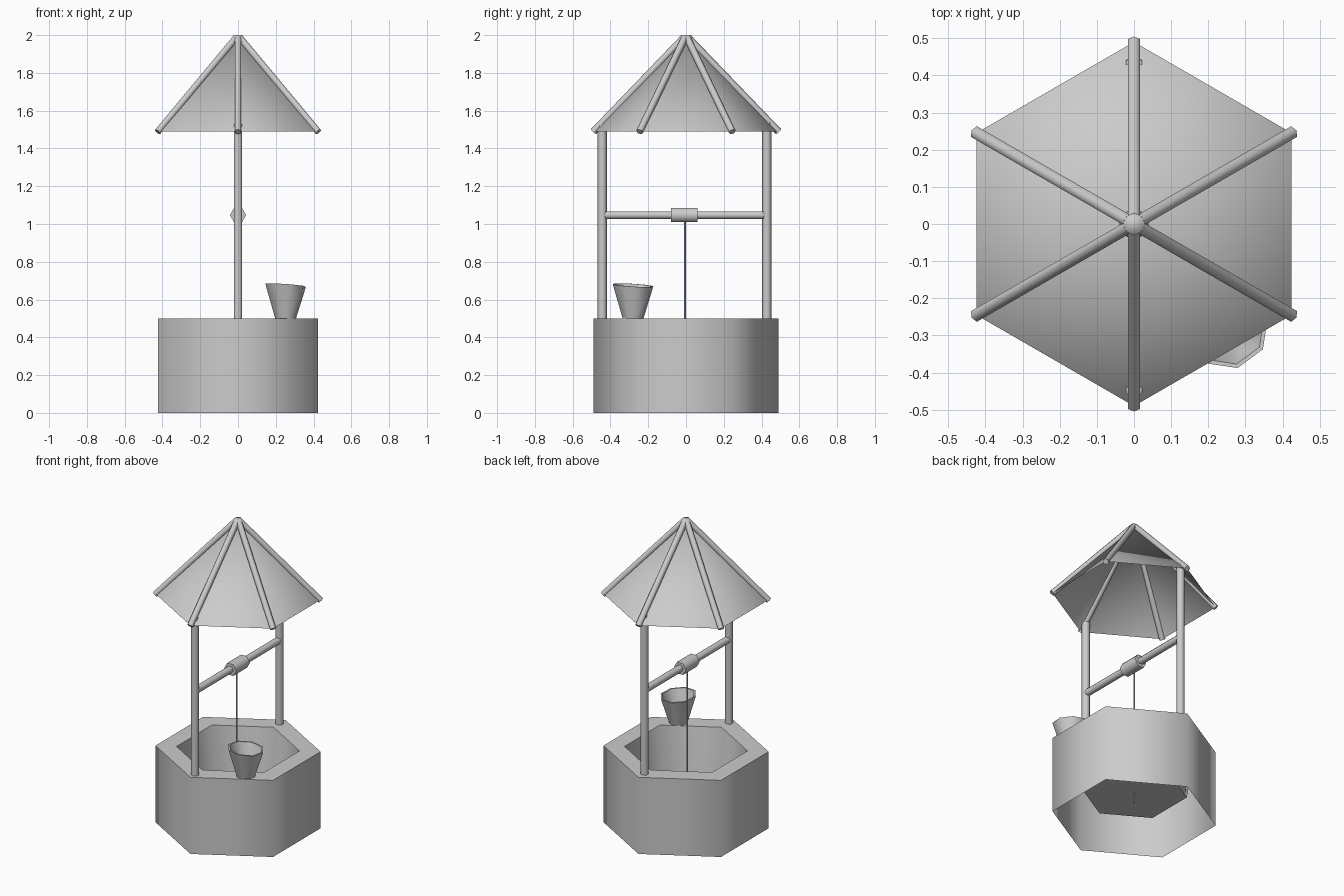
import bpy, bmesh
from math import sin, cos, pi, radians
from mathutils import Vector, Matrix

if "Cube" in bpy.data.objects:
    bpy.data.objects.remove(bpy.data.objects["Cube"])


def finish(name, bm):
    bmesh.ops.recalc_face_normals(bm, faces=bm.faces)
    me = bpy.data.meshes.new(name)
    bm.to_mesh(me)
    bm.free()
    ob = bpy.data.objects.new(name, me)
    bpy.context.collection.objects.link(ob)
    bpy.context.view_layer.objects.active = ob
    for o in bpy.context.selected_objects:
        o.select_set(False)
    ob.select_set(True)
    bpy.ops.object.shade_smooth_by_angle(angle=radians(65))
    return ob


def lathe(name, profile, sides, start=pi / 2, centre=(0, 0), close_end=False,
          close_start=False, tilt=None):
    """Revolve (radius, z) points into a few-sided shell."""
    bm = bmesh.new()
    rings = []
    for r, z in profile:
        ring = []
        for i in range(sides):
            a = start + 2 * pi * i / sides
            x, y = r * cos(a), r * sin(a)
            ring.append(bm.verts.new((centre[0] + x, centre[1] + y,
                                      z + (tilt(x, y, z) if tilt else 0))))
        rings.append(ring)
    for a, b in zip(rings, rings[1:]):
        for i in range(sides):
            j = (i + 1) % sides
            bm.faces.new((a[i], a[j], b[j], b[i]))
    if close_start:
        bm.faces.new(rings[0])
    if close_end:
        bm.faces.new(rings[-1])
    return finish(name, bm)


def rod(name, p, q, r, turn=0.0, sides=6):
    """Capped prism between two points."""
    p, q = Vector(p), Vector(q)
    d = q - p
    bm = bmesh.new()
    m = (Matrix.Translation((p + q) / 2) @ d.to_track_quat('Z', 'Y').to_matrix().to_4x4()
         @ Matrix.Rotation(turn, 4, 'Z'))
    bmesh.ops.create_cone(bm, cap_ends=True, segments=sides, radius1=r, radius2=r,
                          depth=d.length, matrix=m)
    return finish(name, bm)


# Six-sided well: outer wall, rim, inner wall and raised floor, open underneath
lathe("well_wall", [(0.49, 0), (0.49, 0.5), (0.365, 0.5), (0.317, 0.175)], 6, close_end=True)

# Posts
rod("front_post", (0, -0.443, 0.48), (0, -0.443, 1.53), 0.025)
rod("back_post", (0, 0.428, 0.48), (0, 0.428, 1.54), 0.025)

# Winding bar, drum and rope
rod("winding_bar", (0, -0.43, 1.047), (0, 0.415, 1.047), 0.0225, pi / 2)
rod("winding_drum", (0, -0.08, 1.047), (0, 0.062, 1.047), 0.043, pi / 2)
rod("rope", (-0.005, -0.005, 0.11), (-0.005, -0.005, 1.04), 0.005)

# Roof sheet
bm = bmesh.new()
apex = bm.verts.new((0, 0, 1.985))
ring = [bm.verts.new((0.49 * cos(pi / 2 + i * pi / 3), 0.49 * sin(pi / 2 + i * pi / 3), 1.49))
        for i in range(6)]
for i in range(6):
    bm.faces.new((ring[i], ring[(i + 1) % 6], apex))
finish("roof", bm)

# Roof ribs and cap
for i in range(6):
    a = pi / 2 + i * pi / 3
    rod(f"roof_rib_{i + 1}", (0.491 * cos(a), 0.491 * sin(a), 1.488),
        (0.016 * cos(a), 0.016 * sin(a), 1.982), 0.019)
lathe("roof_cap", [(0.045, 1.965), (0.026, 2.0)], 6, close_end=True, close_start=True)

# Bucket with a slightly slanted rim
lathe("bucket", [(0.057, 0.5), (0.111, 0.676), (0.1, 0.676), (0.05, 0.515)], 8,
      start=radians(-76), centre=(0.252, -0.28), close_start=True, close_end=True,
      tilt=lambda x, y, z: -(0.07 * x + 0.06 * y) if z > 0.6 else 0)
